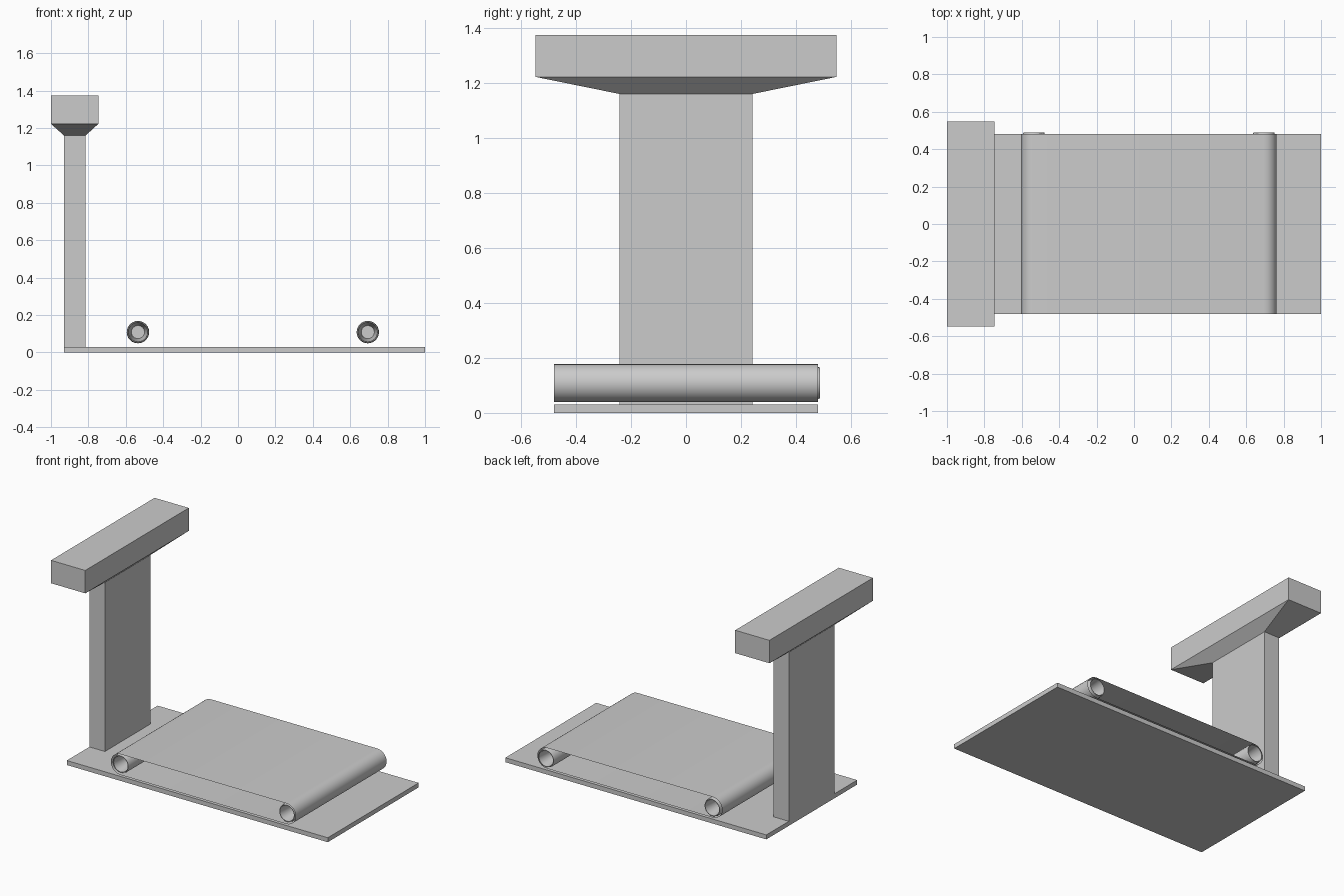
import bpy, bmesh
from math import pi, sin, cos

cube = bpy.data.objects.get("Cube")
if cube:
    bpy.data.objects.remove(cube, do_unlink=True)

grey = bpy.data.materials.new("light_grey")
grey.use_nodes = True
colour = (0.6, 0.6, 0.6, 1)
grey.diffuse_color = colour
grey.node_tree.nodes["Principled BSDF"].inputs["Base Color"].default_value = colour


def loft(name, rings, caps=True, smooth=False):
    """Skin a list of equal-length point rings into one object."""
    bm = bmesh.new()
    loops = [[bm.verts.new(p) for p in ring] for ring in rings]
    n = len(loops[0])
    for a, b in zip(loops, loops[1:]):
        for i in range(n):
            j = (i + 1) % n
            bm.faces.new((a[i], a[j], b[j], b[i]))
    if caps:
        bm.faces.new(loops[0])
        bm.faces.new(loops[-1])
    bmesh.ops.recalc_face_normals(bm, faces=bm.faces)
    mesh = bpy.data.meshes.new(name)
    bm.to_mesh(mesh)
    bm.free()
    mesh.materials.append(grey)
    obj = bpy.data.objects.new(name, mesh)
    bpy.context.collection.objects.link(obj)
    if smooth:
        bpy.ops.object.select_all(action='DESELECT')
        bpy.context.view_layer.objects.active = obj
        obj.select_set(True)
        bpy.ops.object.shade_smooth_by_angle(angle=pi / 6)
    return obj


def rect(x0, x1, half_y, z):
    return [(x0, -half_y, z), (x1, -half_y, z), (x1, half_y, z), (x0, half_y, z)]


def circle(x, y, z, r, n=24):
    return [(x + r * cos(2 * pi * i / n), y, z + r * sin(2 * pi * i / n)) for i in range(n)]


# Base plate, upright and flared console
loft("base_plate", [rect(-0.93, 1.0, 0.48, z) for z in (0, 0.03)])
loft("upright", [rect(-0.93, -0.815, 0.242, z) for z in (0.03, 1.16)])
loft("console", [rect(-0.93, -0.815, 0.242, 1.16),
                 rect(-1.0, -0.747, 0.547, 1.222),
                 rect(-1.0, -0.747, 0.547, 1.375)])

# Rollers with hollow, tapering ends
AXIS_Z = 0.109
ROLLERS = {"rear_roller": -0.535, "front_roller": 0.694}
front_end = [(0.035, 0.14), (0.052, 0.0), (0.056, 0.0), (0.06, 0.015)]
for name, x in ROLLERS.items():
    rings = [circle(x, -0.475 + d, AXIS_Z, r) for r, d in front_end]
    rings += [circle(x, 0.488 - d, AXIS_Z, r) for r, d in reversed(front_end)]
    loft(name, rings, smooth=True)

# Running belt: a thin open sheet looped around both rollers
SEG, RADIUS = 12, 0.069


def belt_ring(y):
    pts = []
    for x, start in ((ROLLERS["front_roller"], -pi / 2), (ROLLERS["rear_roller"], pi / 2)):
        for i in range(SEG + 1):
            a = start + pi * i / SEG
            pts.append((x + RADIUS * cos(a), y, AXIS_Z + RADIUS * sin(a)))
    return pts


loft("running_belt", [belt_ring(-0.48), belt_ring(0.48)], caps=False, smooth=True)
